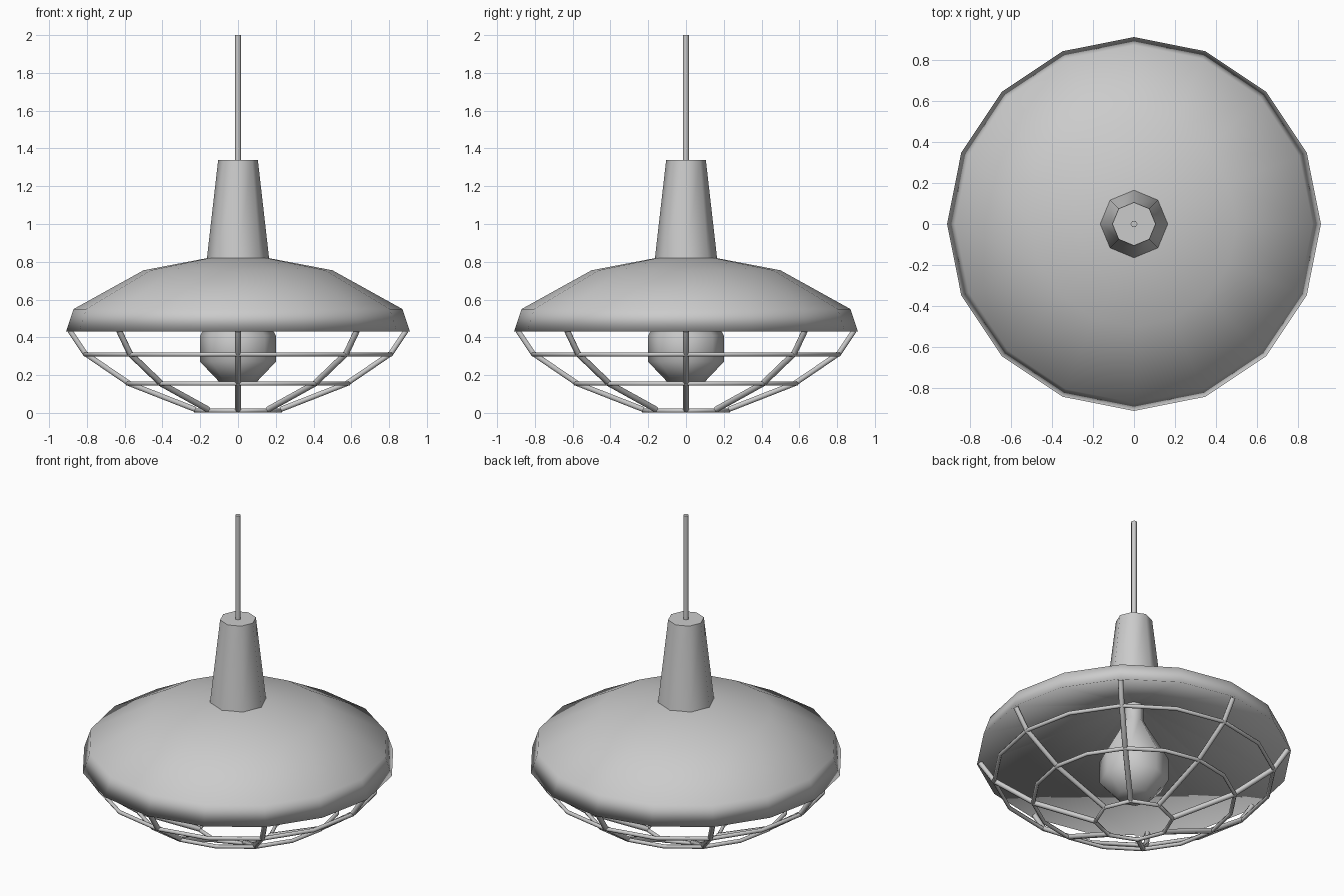
import bpy
import bmesh
from math import cos, sin, pi, radians
from mathutils import Vector

cube = bpy.data.objects.get("Cube")
if cube:
    bpy.data.objects.remove(cube, do_unlink=True)

# Single painted-metal grey
grey = bpy.data.materials.new("light grey")
grey.use_nodes = True
colour = (0.6, 0.6, 0.6, 1)
grey.diffuse_color = colour
grey.node_tree.nodes["Principled BSDF"].inputs["Base Color"].default_value = colour


def finish(bm, name, smooth_angle=75):
    """Turn a bmesh into a smooth-shaded grey object."""
    mesh = bpy.data.meshes.new(name)
    bm.to_mesh(mesh)
    bm.free()
    mesh.materials.append(grey)
    obj = bpy.data.objects.new(name, mesh)
    bpy.context.collection.objects.link(obj)
    bpy.ops.object.select_all(action="DESELECT")
    obj.select_set(True)
    bpy.context.view_layer.objects.active = obj
    bpy.ops.object.shade_smooth_by_angle(angle=radians(smooth_angle))
    return obj


def bridge(bm, a, b):
    for i in range(len(a)):
        j = (i + 1) % len(a)
        bm.faces.new((a[i], a[j], b[j], b[i]))


def lathe(name, profile, sides, smooth_angle=75):
    """Revolve (radius, height) points about z and close both ends."""
    bm = bmesh.new()
    rings = []
    for r, z in profile:
        angles = [2 * pi * i / sides for i in range(sides)]
        rings.append([bm.verts.new((r * cos(a), r * sin(a), z)) for a in angles])
    for low, high in zip(rings, rings[1:]):
        bridge(bm, low, high)
    bm.faces.new(rings[0][::-1])
    bm.faces.new(rings[-1])
    return finish(bm, name, smooth_angle)


def hoop(name, radius, z, sides, wire):
    """Polygonal wire ring with a six-sided section."""
    bm = bmesh.new()
    sections = []
    for i in range(sides):
        a = 2 * pi * i / sides
        section = []
        for k in range(6):
            t = 2 * pi * k / 6
            r = radius + wire * cos(t)
            section.append(bm.verts.new((r * cos(a), r * sin(a), z + wire * sin(t))))
        sections.append(section)
    for i in range(sides):
        bridge(bm, sections[i], sections[(i + 1) % sides])
    bmesh.ops.recalc_face_normals(bm, faces=bm.faces)
    return finish(bm, name)


def rib(name, path, angle, wire):
    """Bent wire following (radius, height) points in one vertical plane."""
    bm = bmesh.new()
    out = Vector((cos(angle), sin(angle), 0))
    side = Vector((-sin(angle), cos(angle), 0))
    points = [out * r + Vector((0, 0, z)) for r, z in path]
    sections = []
    for i, p in enumerate(points):
        along = (points[min(i + 1, len(points) - 1)] - points[max(i - 1, 0)]).normalized()
        up = side.cross(along)
        sections.append([bm.verts.new(p + wire * (side * cos(t) + up * sin(t)))
                         for t in (2 * pi * k / 6 for k in range(6))])
    for a, b in zip(sections, sections[1:]):
        bridge(bm, a, b)
    bm.faces.new(sections[0])
    bm.faces.new(sections[-1])
    bmesh.ops.recalc_face_normals(bm, faces=bm.faces)
    return finish(bm, name)


# Shade: conical lining out to the rim, then the outer shell up to the neck
lathe("shade", [(0.05, 0.77), (0.91, 0.43), (0.87, 0.55), (0.5, 0.755),
                (0.16, 0.82)], 16, smooth_angle=180)

# Neck, cord and bulb
lathe("neck", [(0.165, 0.815), (0.105, 1.34)], 8)
lathe("cord", [(0.017, 1.33), (0.017, 2.0)], 6)
lathe("bulb", [(0.1, 0.165), (0.2, 0.27), (0.2, 0.41), (0.055, 0.67),
               (0.055, 0.79)], 8)

# Wire guard: three hoops and eight ribs
for label, radius, z, sides in (("upper", 0.81, 0.31, 16),
                                ("middle", 0.585, 0.155, 16),
                                ("bottom", 0.225, 0.012, 8)):
    hoop("guard_hoop_" + label, radius, z, sides, 0.012)

rib_path = [(0.89, 0.435), (0.81, 0.315), (0.575, 0.155), (0.225, 0.018)]
for i in range(8):
    rib("guard_rib_%d" % (i + 1), rib_path, i * pi / 4, 0.016)
